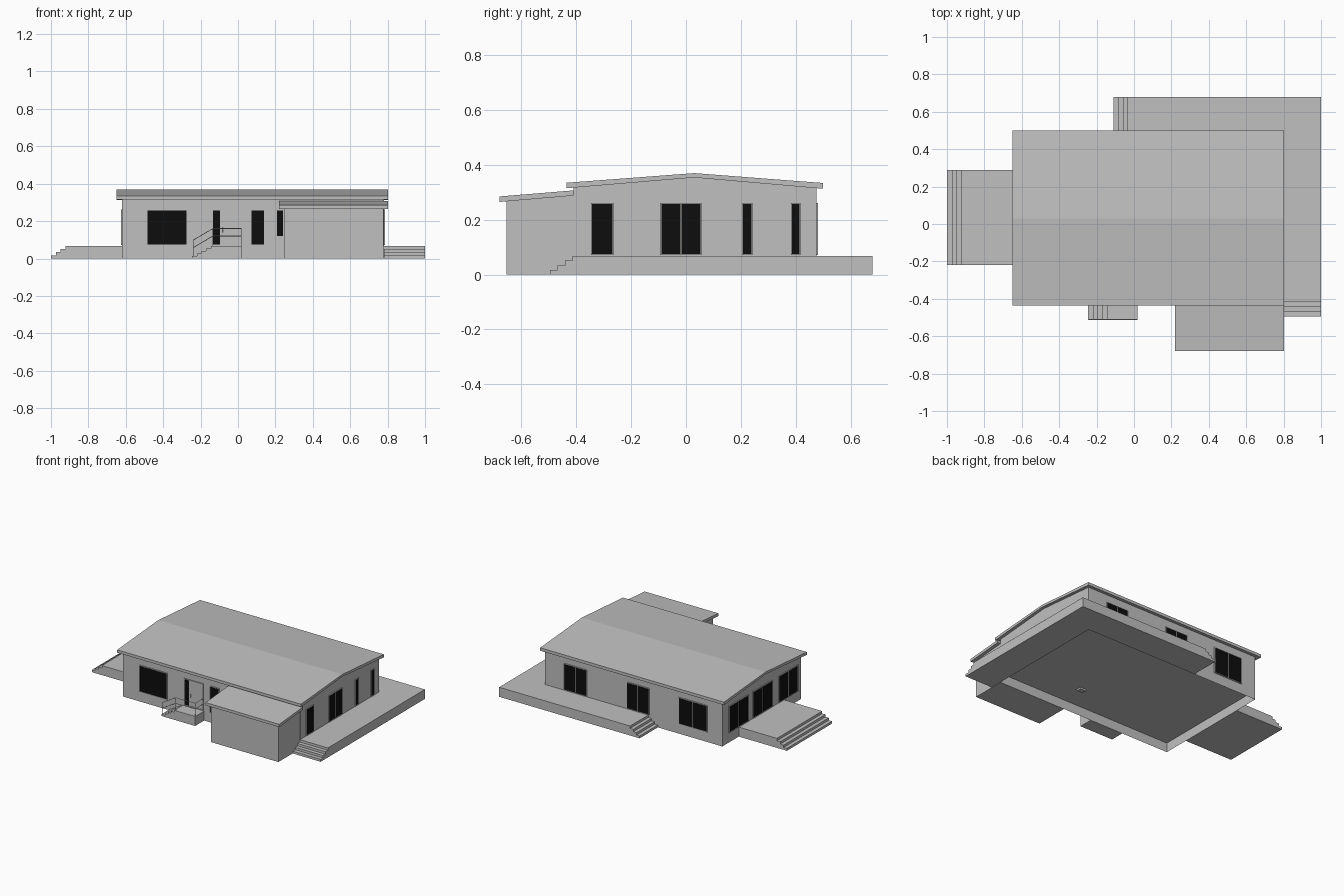
import bpy, bmesh
from mathutils import Vector

if "Cube" in bpy.data.objects:
    bpy.data.objects.remove(bpy.data.objects["Cube"])


def material(name, value):
    m = bpy.data.materials.new(name)
    m.use_nodes = True
    col = (value, value, value, 1)
    m.diffuse_color = col
    m.node_tree.nodes["Principled BSDF"].inputs["Base Color"].default_value = col
    return m


GREY = material("plain grey", 0.53)
BLACK = material("dark glass", 0.004)


def finish(name, bm, mat=GREY):
    bmesh.ops.recalc_face_normals(bm, faces=bm.faces)
    me = bpy.data.meshes.new(name)
    bm.to_mesh(me)
    bm.free()
    me.materials.append(mat)
    ob = bpy.data.objects.new(name, me)
    bpy.context.collection.objects.link(ob)
    return ob


def prism(name, pts, axis, a, b, open_bottom=False):
    """Extrude a profile, given in (y,z) for axis x or (x,z) for axis y."""
    bm = bmesh.new()
    put = (lambda p: (a, p[0], p[1])) if axis == "x" else (lambda p: (p[0], a, p[1]))
    face = bm.faces.new([bm.verts.new(put(p)) for p in pts])
    ext = bmesh.ops.extrude_face_region(bm, geom=[face])
    d = Vector((b - a, 0, 0)) if axis == "x" else Vector((0, b - a, 0))
    bmesh.ops.translate(bm, vec=d, verts=[v for v in ext["geom"] if isinstance(v, bmesh.types.BMVert)])
    bmesh.ops.recalc_face_normals(bm, faces=bm.faces)
    if open_bottom:
        low = [f for f in bm.faces if f.normal.z < -0.9]
        bmesh.ops.delete(bm, geom=low, context="FACES")
    return finish(name, bm)


def add_box(bm, lo, hi):
    cube = bmesh.ops.create_cube(bm, size=1)
    for v in cube["verts"]:
        v.co = [(hi[i] if v.co[i] > 0 else lo[i]) for i in range(3)]


def add_bar(bm, p, q, r=0.0018):
    """Thin square bar between two points."""
    p, q = Vector(p), Vector(q)
    d = q - p
    cone = bmesh.ops.create_cone(bm, segments=4, radius1=r, radius2=r, depth=d.length, cap_ends=True)
    rot = d.to_track_quat("Z", "Y")
    for v in cone["verts"]:
        v.co = rot @ v.co + (p + q) / 2


# House shell, open underneath, with a raised floor
Y0, Y1, X0, X1 = -0.41, 0.475, -0.62, 0.78
prism("house_walls", [(Y0, 0), (Y1, 0), (Y1, 0.318), (0.03, 0.355), (Y0, 0.32)], "x", X0, X1, True)
bm = bmesh.new()
add_box(bm, (X0, Y0, 0.067), (X1, Y1, 0.07))
finish("raised_floor", bm)
bm = bmesh.new()
add_box(bm, (0.225, -0.25, 0.055), (0.27, -0.215, 0.068))
finish("floor_hatch", bm)

# Gabled roof slab
prism("main_roof", [(-0.435, 0.315), (-0.435, 0.335), (0.03, 0.37), (0.5, 0.334),
                    (0.5, 0.313), (0.03, 0.354)], "x", -0.65, 0.802)

# Garage with lean-to roof
prism("garage_walls", [(-0.655, 0), (Y0, 0), (Y0, 0.29), (-0.655, 0.268)], "x", 0.245, 0.778)
prism("garage_roof", [(-0.68, 0.265), (-0.68, 0.285), (-0.41, 0.307), (-0.41, 0.288)], "x", 0.22, 0.802)


# Decks ending in steps
def stairs(start, run, n, end, h=0.068):
    pts = [(start, 0)]
    for i in range(n):
        z = h * (i + 1) / n
        pts += [(start + i * run, z), (start + (i + 1) * run if i < n - 1 else end, z)]
    return pts + [(end, 0)]


prism("side_deck", stairs(-0.495, 0.027, 4, 0.68), "x", X1, 1.0)
prism("back_deck", stairs(-0.11, 0.025, 4, X1), "y", Y1, 0.68)
prism("left_deck", stairs(-1.0, 0.026, 4, X0), "y", -0.22, 0.29)
prism("entrance_steps", stairs(-0.245, 0.025, 5, 0.02), "y", -0.512, Y0)

# Entrance railing
bm = bmesh.new()
R = -0.51
for z in (0, -0.04):
    add_bar(bm, (-0.24, R, 0.098 + z), (-0.135, R, 0.16 + z))
    add_bar(bm, (-0.135, R, 0.16 + z), (0.018, R, 0.16 + z))
    add_bar(bm, (0.018, R, 0.16 + z), (0.018, Y0, 0.16 + z))
for x, z0, z1 in ((-0.24, 0.01, 0.098), (-0.135, 0.06, 0.16), (0.018, 0.06, 0.16)):
    add_bar(bm, (x, R, z0), (x, R, z1))
finish("entrance_railing", bm)


# Windows: glass plate with a thin raised frame and mullions
def window(name, side, a, b, panes=1, z0=0.075, z1=0.257, filling=BLACK):
    pos, sign, along = {"front": (Y0, -1, 0), "back": (Y1, 1, 0),
                        "left": (X0, -1, 1), "right": (X1, 1, 1)}[side]

    def slab(bm, u0, u1, w0, w1, depth):
        d0, d1 = sorted((pos, pos + sign * depth))
        lo, hi = ((u0, d0, w0), (u1, d1, w1)) if along == 0 else ((d0, u0, w0), (d1, u1, w1))
        add_box(bm, lo, hi)

    bm = bmesh.new()
    slab(bm, a, b, z0, z1, 0.003)
    finish(name + "_panel", bm, filling)
    t = 0.004
    bm = bmesh.new()
    slab(bm, a - t, b + t, z1, z1 + t, 0.006)
    slab(bm, a - t, b + t, z0 - t, z0, 0.006)
    slab(bm, a - t, a, z0, z1, 0.006)
    slab(bm, b, b + t, z0, z1, 0.006)
    for i in range(1, panes):
        u = a + (b - a) * i / panes
        slab(bm, u - 0.0017, u + 0.0017, z0, z1, 0.005)
    finish(name + "_frame", bm)


window("front_large_window", "front", -0.485, -0.275)
window("door_sidelight", "front", -0.133, -0.097)
window("front_door", "front", -0.089, 0.01, filling=GREY)
window("front_narrow_window", "front", 0.072, 0.138)
window("front_small_window", "front", 0.209, 0.241, z0=0.12)
window("right_front_window", "right", -0.343, -0.268)
window("right_double_door", "right", -0.09, 0.053, 2)
window("right_slim_window", "right", 0.208, 0.238)
window("right_back_window", "right", 0.386, 0.414)
window("back_first_window", "back", 0.455, 0.625, 2)
window("back_second_window", "back", -0.04, 0.13, 2)
window("back_third_window", "back", -0.5, -0.28, 2)
window("left_back_window", "left", 0.19, 0.4, 2)
window("left_middle_window", "left", -0.08, 0.13, 2)
window("left_front_window", "left", -0.37, -0.16, 2)

# Door handle
bm = bmesh.new()
add_bar(bm, (-0.082, Y0 - 0.008, 0.14), (-0.082, Y0 - 0.008, 0.165))
finish("door_handle", bm)
